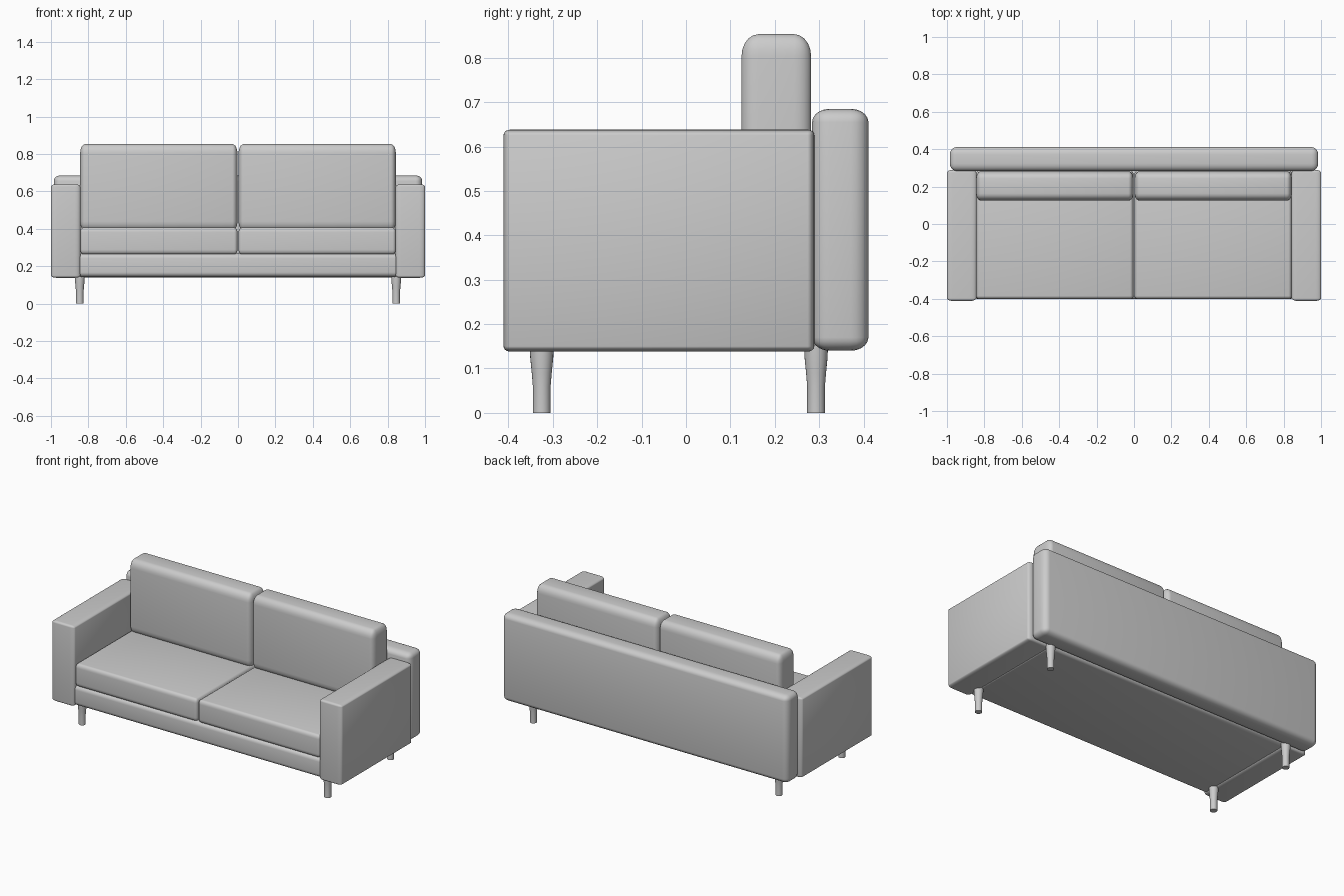
import bpy, bmesh, math
from mathutils import Vector

if "Cube" in bpy.data.objects:
    bpy.data.objects.remove(bpy.data.objects["Cube"])


def finish(name, bm):
    bmesh.ops.recalc_face_normals(bm, faces=bm.faces)
    mesh = bpy.data.meshes.new(name)
    bm.to_mesh(mesh)
    bm.free()
    ob = bpy.data.objects.new(name, mesh)
    bpy.context.collection.objects.link(ob)
    bpy.ops.object.select_all(action='DESELECT')
    ob.select_set(True)
    bpy.context.view_layer.objects.active = ob
    bpy.ops.object.shade_smooth_by_angle(angle=math.radians(50))
    return ob


def soft_box(name, lo, hi, r):
    """Box between two corners, rounded by a different radius on each axis."""
    lo, hi, r = Vector(lo), Vector(hi), Vector(r)
    bm = bmesh.new()
    bmesh.ops.create_cube(bm, size=1)
    bmesh.ops.scale(bm, verts=bm.verts, vec=[s / k for s, k in zip(hi - lo, r)])
    bmesh.ops.bevel(bm, geom=bm.edges[:], offset=1, segments=5, profile=0.5,
                    affect='EDGES', clamp_overlap=True)
    bmesh.ops.scale(bm, verts=bm.verts, vec=r)
    bmesh.ops.translate(bm, verts=bm.verts, vec=(lo + hi) / 2)
    return finish(name, bm)


def leg(name, x, y, profile, n=24):
    """Lathed leg from (radius, height) points, capped at both ends."""
    bm = bmesh.new()
    rings = [[bm.verts.new((x + r * math.cos(2 * math.pi * i / n),
                            y + r * math.sin(2 * math.pi * i / n), z))
              for i in range(n)] for r, z in profile]
    for a, b in zip(rings, rings[1:]):
        for i in range(n):
            j = (i + 1) % n
            bm.faces.new((a[i], a[j], b[j], b[i]))
    bm.faces.new(rings[0][::-1])
    bm.faces.new(rings[-1])
    return finish(name, bm)


# Full-width frame parts
soft_box("base", (-0.852, -0.402, 0.143), (0.852, 0.29, 0.267), (0.015, 0.025, 0.025))
soft_box("back_panel", (-0.985, 0.284, 0.14), (0.985, 0.411, 0.685), (0.035, 0.04, 0.03))

LEG_PROFILE = [(0.020, 0), (0.020, 0.06), (0.0225, 0.09), (0.026, 0.125), (0.027, 0.16)]

for side, s in (("left", -1), ("right", 1)):
    def mirrored(name, x0, x1, y0, y1, z0, z1, r):
        xa, xb = sorted((s * x0, s * x1))
        soft_box(f"{side}_{name}", (xa, y0, z0), (xb, y1, z1), r)

    # Arm, seat cushion and back cushion
    mirrored("arm", 0.843, 1.0, -0.411, 0.289, 0.138, 0.638, (0.03, 0.015, 0.012))
    mirrored("seat_cushion", 0.003, 0.844, -0.402, 0.285, 0.264, 0.406, (0.018, 0.018, 0.025))
    mirrored("back_cushion", 0.003, 0.844, 0.125, 0.282, 0.39, 0.853, (0.027, 0.038, 0.05))

    # Front and back legs
    leg(f"{side}_front_leg", s * 0.846, -0.325, LEG_PROFILE)
    leg(f"{side}_back_leg", s * 0.846, 0.293, LEG_PROFILE)
